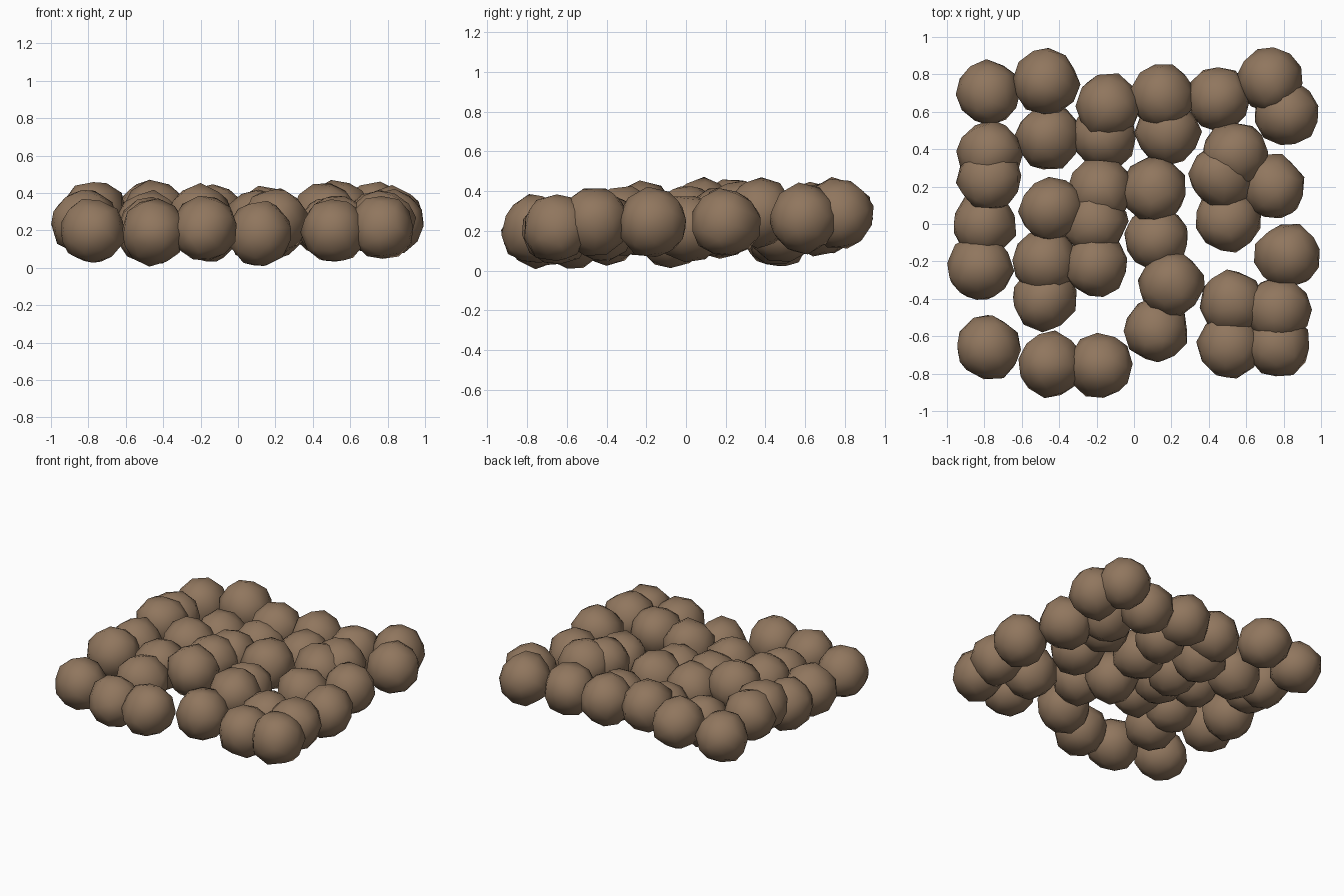
import bpy, bmesh, random
from mathutils import Euler

if "Cube" in bpy.data.objects:
    bpy.data.objects.remove(bpy.data.objects["Cube"])

random.seed(7)

stone = bpy.data.materials.new("brown stone")
stone.diffuse_color = (0.28, 0.182, 0.112, 1)
stone.use_nodes = True
stone.node_tree.nodes["Principled BSDF"].inputs["Base Color"].default_value = stone.diffuse_color

# Rock centres (x, y, z), one row of the list per column of the bed
COLUMNS = [
    [(-.78, .70, .25), (-.77, .38, .28), (-.77, .24, .295), (-.80, 0, .22), (-.82, -.23, .24), (-.78, -.66, .195)],
    [(-.47, .76, .29), (-.46, .46, .19), (-.44, .08, .29), (-.48, -.20, .24), (-.48, -.40, .20), (-.45, -.75, .19)],
    [(-.14, .63, .275), (-.16, .47, .20), (-.18, .18, .24), (-.21, .01, .26), (-.20, -.22, .27), (-.18, -.76, .205)],
    [(.15, .68, .26), (.18, .49, .21), (.11, .18, .25), (.12, -.08, .185), (.20, -.32, .25), (.12, -.57, .185)],
    [(.45, .67, .25), (.54, .37, .29), (.47, .26, .28), (.50, .02, .21), (.53, -.42, .22), (.51, -.65, .20)],
    [(.73, .77, .285), (.82, .59, .26), (.74, .20, .24), (.82, -.17, .24), (.77, -.46, .245), (.77, -.65, .215)],
]


def rock(name, centre):
    """Slightly lumpy, smooth-shaded low-poly ball."""
    bm = bmesh.new()
    bmesh.ops.create_icosphere(bm, subdivisions=2, radius=0.175)
    turn = Euler([random.uniform(0, 6.28) for _ in range(3)]).to_matrix()
    for v in bm.verts:
        v.co = turn @ v.co * random.uniform(0.95, 1.06)
    for f in bm.faces:
        f.smooth = True
    mesh = bpy.data.meshes.new(name)
    bm.to_mesh(mesh)
    bm.free()
    mesh.materials.append(stone)
    ob = bpy.data.objects.new(name, mesh)
    ob.location = centre
    bpy.context.collection.objects.link(ob)


# Bed of rocks
for c, column in enumerate(COLUMNS):
    for r, centre in enumerate(column):
        rock(f"rock_{c + 1}_{r + 1}", centre)
